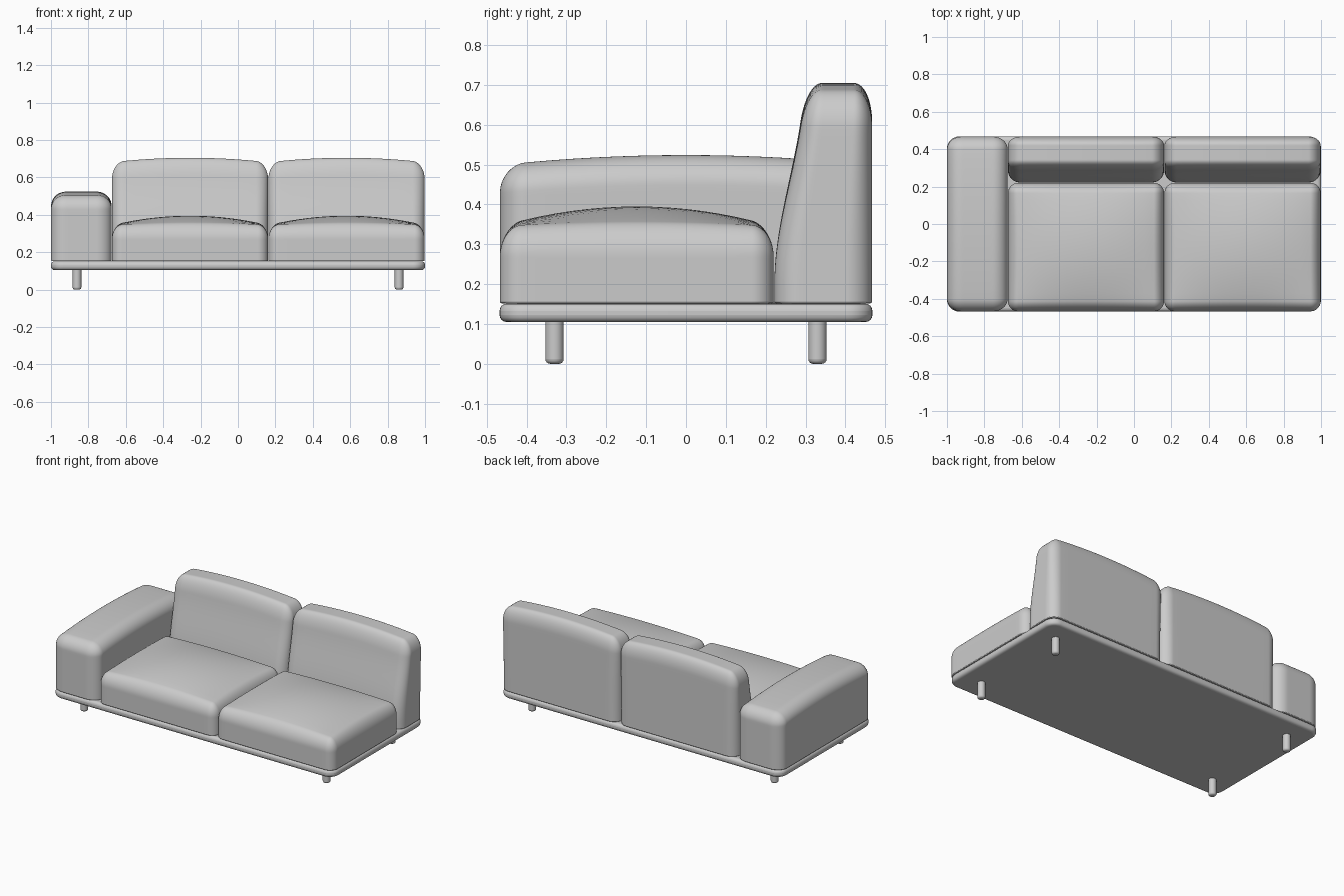
import bpy, bmesh, math

if "Cube" in bpy.data.objects:
    bpy.data.objects.remove(bpy.data.objects["Cube"])

N, K = 28, 7   # divisions per side, divisions in each rounded corner


def finish(name, bm, bevel=0.0, segments=3):
    bmesh.ops.recalc_face_normals(bm, faces=bm.faces)
    mesh = bpy.data.meshes.new(name)
    bm.to_mesh(mesh)
    bm.free()
    ob = bpy.data.objects.new(name, mesh)
    bpy.context.collection.objects.link(ob)
    if bevel:
        mod = ob.modifiers.new("soft_edges", 'BEVEL')
        mod.width, mod.segments = bevel, segments
        mod.limit_method, mod.angle_limit = 'ANGLE', math.radians(50)
    bpy.ops.object.select_all(action='DESELECT')
    ob.select_set(True)
    bpy.context.view_layer.objects.active = ob
    bpy.ops.object.shade_smooth_by_angle(angle=math.radians(40))
    return ob


def spaced(i, lo, hi, r, round_low=True):
    """Inner-box position and corner offset (-1..1) for grid index i."""
    k0 = K if round_low else 0
    a, b = lo + (r if round_low else 0), hi - r
    if i < k0:
        return a, -math.tan((k0 - i) / k0 * math.pi / 4)
    if i > N - K:
        return b, math.tan((i - N + K) / K * math.pi / 4)
    return a + (b - a) * (i - k0) / (N - K - k0), 0.0


def cushion(name, lo, hi, radii, deform):
    """Flat-bottomed rounded block, reshaped by deform(x, y, z, u, v, t)."""
    bm = bmesh.new()
    bmesh.ops.create_cube(bm, size=2)
    bmesh.ops.subdivide_edges(bm, edges=bm.edges[:], cuts=N - 1, use_grid_fill=True)
    bottom = [f for f in bm.faces if all(v.co.z < -0.999 for v in f.verts)]
    bmesh.ops.delete(bm, geom=bottom, context='FACES')
    for vert in bm.verts:
        idx = [round((c + 1) / 2 * N) for c in vert.co]
        parts = [spaced(idx[a], lo[a], hi[a], radii[a], a < 2) for a in range(3)]
        length = math.sqrt(sum(d * d for _, d in parts)) or 1
        p = [c + d / length * r for (c, d), r in zip(parts, radii)]
        u, v, t = [(p[a] - lo[a]) / (hi[a] - lo[a]) for a in range(3)]
        vert.co = deform(*p, 2 * u - 1, 2 * v - 1, t)
    rim = [e for e in bm.edges if e.is_boundary]
    bmesh.ops.contextual_create(bm, geom=rim)
    return finish(name, bm, 0.004, 2)


def seat_shape(x, y, z, u, v, t):
    return x, y, z + 0.05 * t * (1 - u * u) * (1 - v * v)


def arm_shape(x, y, z, u, v, t):
    return x, y, z + 0.025 * t * (1 - v * v)


def back_shape(x, y, z, u, v, t):
    s = min(max((z - 0.2) / 0.5, 0), 1)
    lean = 0.075 * s * s * (3 - 2 * s)
    return x, y + lean * (1 - v) / 2, z + 0.024 * t * (1 - u * u)


# Seat and back cushions
for side, x0, x1 in (("left", -0.674, 0.161), ("right", 0.163, 0.998)):
    cushion(side + "_seat", (x0, -0.467, 0.152), (x1, 0.22, 0.345),
            (0.055, 0.055, 0.075), seat_shape)
    cushion(side + "_back", (x0, 0.222, 0.152), (x1, 0.467, 0.681),
            (0.065, 0.065, 0.09), back_shape)

# Armrest
cushion("armrest", (-0.999, -0.467, 0.152), (-0.676, 0.467, 0.499),
        (0.08, 0.065, 0.07), arm_shape)

# Base plate with rounded corners
bm = bmesh.new()
bmesh.ops.create_cube(bm, size=1)
for v in bm.verts:
    v.co = (v.co.x * 2, v.co.y * 0.936, 0.128 + v.co.z * 0.046)
upright = [e for e in bm.edges if abs(e.verts[0].co.z - e.verts[1].co.z) > 0.01]
bmesh.ops.bevel(bm, geom=upright, offset=0.065, segments=8, profile=0.5, affect='EDGES')
finish("base_plate", bm, 0.018, 4)

# Legs
for lx, xs in (("left", -0.861), ("right", 0.861)):
    for ly, ys in (("front", -0.33), ("back", 0.33)):
        bm = bmesh.new()
        bmesh.ops.create_cone(bm, cap_ends=True, segments=24, radius1=0.023,
                              radius2=0.023, depth=0.12)
        bmesh.ops.translate(bm, verts=bm.verts, vec=(xs, ys, 0.06))
        finish(f"{ly}_{lx}_leg", bm, 0.012, 4)
